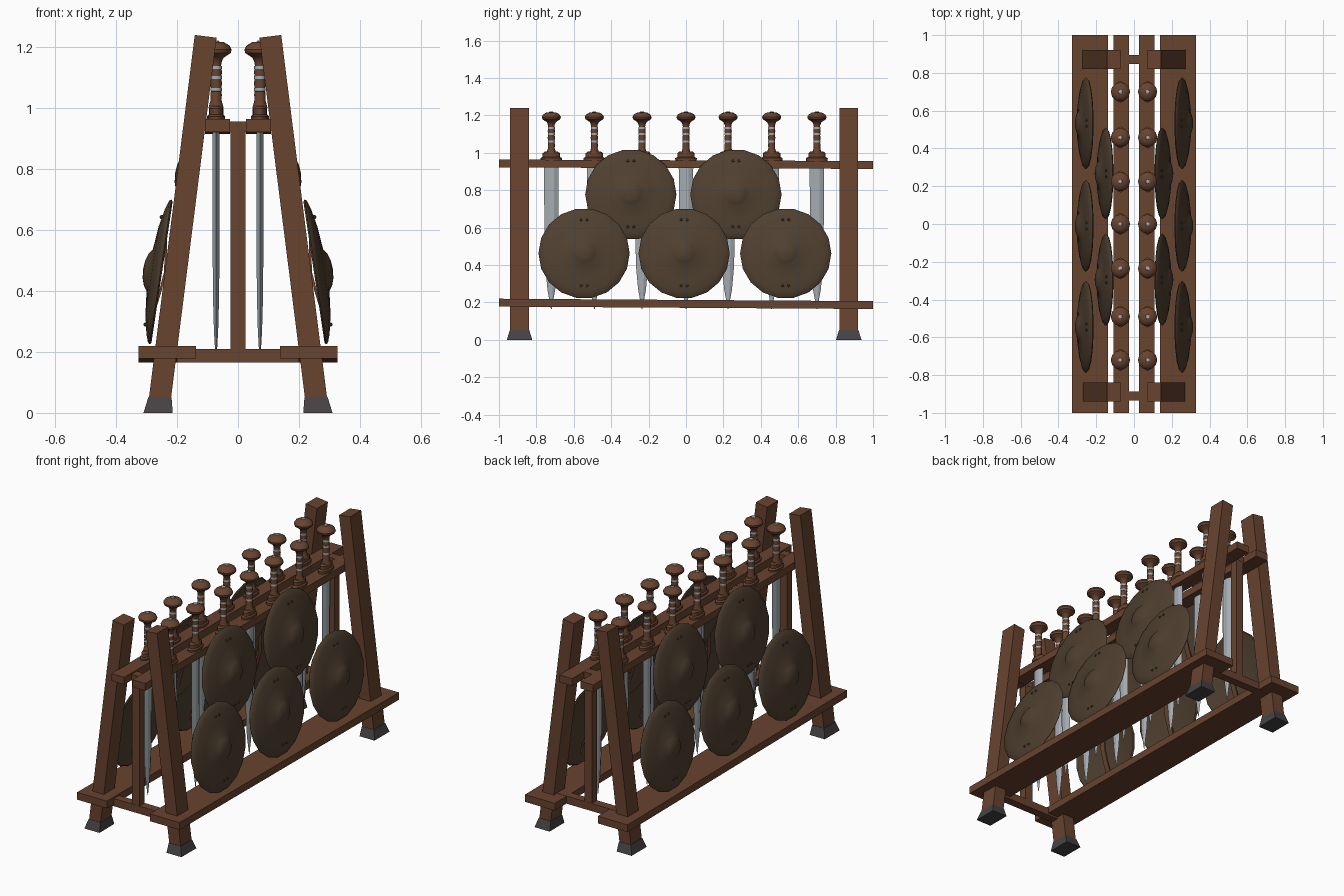
import bpy, bmesh, math
from mathutils import Vector, Matrix

cube = bpy.data.objects.get("Cube")
if cube:
    bpy.data.objects.remove(cube, do_unlink=True)


def material(name, rgb, metallic=0.0):
    m = bpy.data.materials.new(name)
    m.use_nodes = True
    m.diffuse_color = (*rgb, 1)
    bsdf = m.node_tree.nodes["Principled BSDF"]
    bsdf.inputs["Base Color"].default_value = (*rgb, 1)
    bsdf.inputs["Roughness"].default_value = 0.7
    return m


WOOD = material("brown wood", (0.138, 0.056, 0.028))
HIDE = material("dark shield leather", (0.078, 0.050, 0.029))
IRON = material("dark iron", (0.062, 0.055, 0.058))
STEEL = material("pale steel", (0.38, 0.42, 0.45))


def finish(bm, name, mat):
    bmesh.ops.remove_doubles(bm, verts=bm.verts, dist=0.0002)
    bmesh.ops.recalc_face_normals(bm, faces=bm.faces)
    me = bpy.data.meshes.new(name)
    bm.to_mesh(me)
    bm.free()
    me.materials.append(mat)
    return me


def place(name, me, matrix=Matrix(), smooth=False):
    ob = bpy.data.objects.new(name, me)
    bpy.context.collection.objects.link(ob)
    ob.matrix_world = matrix
    if smooth:
        bpy.ops.object.select_all(action="DESELECT")
        ob.select_set(True)
        bpy.context.view_layer.objects.active = ob
        bpy.ops.object.shade_smooth_by_angle(angle=math.radians(35))
    return ob


def loft(name, rings, mat):
    """Skin a list of equal rings of points and cap both ends."""
    bm = bmesh.new()
    vs = [[bm.verts.new(p) for p in ring] for ring in rings]
    n = len(vs[0])
    for a, b in zip(vs, vs[1:]):
        for i in range(n):
            j = (i + 1) % n
            bm.faces.new((a[i], a[j], b[j], b[i]))
    bm.faces.new(vs[0][::-1])
    bm.faces.new(vs[-1])
    return finish(bm, name, mat)


def rect(c, u, v):
    c, u, v = Vector(c), Vector(u), Vector(v)
    return [c - u - v, c + u - v, c + u + v, c - u + v]


def beam(name, a, b, u, v, mat=WOOD):
    return place(name, loft(name, [rect(a, u, v), rect(b, u, v)], mat))


def lathe(name, profiles, steps, mat):
    """Turn one or more (radius, height) profiles around z."""
    bm = bmesh.new()
    for prof in profiles:
        vs = [bm.verts.new((r, 0, z)) for r, z in prof]
        es = [bm.edges.new(p) for p in zip(vs, vs[1:])]
        bmesh.ops.spin(bm, geom=vs + es, cent=(0, 0, 0), axis=(0, 0, 1),
                       angle=math.tau, steps=steps, use_merge=True)
    return finish(bm, name, mat)


# Frame: splayed legs with flared iron feet
for end, y in (("front", -0.89), ("back", 0.87)):
    for side, s in (("left", 1), ("right", -1)):
        foot_top, top = Vector((s * 0.257, y, 0.04)), Vector((s * 0.106, y, 1.235))
        d = (top - foot_top).normalized()
        across = Vector((d.z, 0, -d.x)) * 0.036
        beam(f"{end}_{side}_leg", foot_top, top, across, (0, 0.05, 0))
        place(f"{end}_{side}_foot", loft("foot", [
            rect((s * 0.262, y, 0), (0.048, 0, 0), (0, 0.068, 0)),
            rect((s * 0.256, y, 0.052), (0.038, 0, 0), (0, 0.052, 0))], IRON))
    # Cross pieces and centre post at each end
    yc = y - 0.02 if y < 0 else y
    beam(f"{end}_lower_crossbar", (-0.2, yc, 0.187), (0.2, yc, 0.187), (0, 0.024, 0), (0, 0, 0.022))
    beam(f"{end}_upper_crossbar", (-0.1, yc, 0.938), (0.1, yc, 0.938), (0, 0.024, 0), (0, 0, 0.018))
    beam(f"{end}_centre_post", (0, yc, 0.18), (0, yc, 0.95), (0.024, 0, 0), (0, 0.023, 0))

# Long planks and sword rails
for side, s in (("left", 1), ("right", -1)):
    beam(f"{side}_lower_plank", (s * 0.232, -1, 0.199), (s * 0.232, 1, 0.186),
         (0.095, 0, 0), (0, 0, 0.021))
    beam(f"{side}_sword_rail", (s * 0.067, -1, 0.943), (s * 0.067, 1, 0.935),
         (0.041, 0, 0), (0, 0, 0.021))

# Sword parts: blade of flattened diamond section, turned hilt, steel fittings
blade = loft("blade", [
    [(0, w, z), (t, w * 0.35, z), (t, -w * 0.35, z), (0, -w, z), (-t, -w * 0.35, z), (-t, w * 0.35, z)]
    for w, t, z in ((0.039, 0.012, 0.97), (0.038, 0.012, 0.73), (0.035, 0.011, 0.5),
                    (0.031, 0.01, 0.38), (0.021, 0.007, 0.27), (0.002, 0.001, 0.165))], STEEL)
guard = lathe("guard", [[(0, 0.955), (0.057, 0.955), (0.058, 0.972), (0.046, 0.978),
                         (0.046, 0.998), (0.036, 1.006), (0, 1.006)]], 12, WOOD)
hilt = lathe("hilt", [[(0, 1.0), (0.025, 1.0), (0.018, 1.025), (0.019, 1.045), (0.016, 1.06),
                       (0.02, 1.08), (0.016, 1.1), (0.02, 1.117), (0.016, 1.133), (0.018, 1.15),
                       (0.025, 1.165), (0.03, 1.168), (0.048, 1.18), (0.051, 1.192),
                       (0.044, 1.205), (0.025, 1.216), (0, 1.218)]], 12, WOOD)
rings = [[(0.014, z - 0.006), (0.019, z - 0.005), (0.019, z + 0.005), (0.014, z + 0.006)]
         for z in (1.06, 1.1, 1.133)]
fittings = lathe("fittings", rings + [[(0.012, 1.21), (0.01, 1.22), (0, 1.222)]], 12, STEEL)

for s, side in ((1, "left"), (-1, "right")):
    for i, y in enumerate((-0.72, -0.49, -0.235, 0, 0.225, 0.458, 0.70)):
        at = Matrix.Translation((s * 0.072, y, 0))
        tag = f"{side}_sword_{i + 1}"
        place(tag + "_blade", blade, at)
        place(tag + "_guard", guard, at @ Matrix.Diagonal((0.52, 1, 1, 1)), True)
        place(tag + "_hilt", hilt, at, True)
        place(tag + "_fittings", fittings, at, True)

# Shield parts: domed shell with boss, rivets, and a grip strap inside
shell = lathe("shield", [[(0, 0.055), (0.03, 0.052), (0.055, 0.044), (0.07, 0.033), (0.15, 0.025),
                          (0.21, 0.013), (0.238, 0.004), (0.244, -0.003), (0.238, -0.008),
                          (0.2, 0.002), (0.1, 0.018), (0, 0.024)]], 18, HIDE)
bm = bmesh.new()
for x in (-0.016, 0.016):
    for y in (-0.178, 0.178):
        bmesh.ops.create_uvsphere(bm, u_segments=8, v_segments=4, radius=0.007,
                                  matrix=Matrix.Translation((x, y, 0.02)))
rivets = finish(bm, "rivets", HIDE)
grip = loft("grip", [rect((0, y, z), (0.016, 0, 0), (0, 0, 0.004)) for y, z in
                     ((-0.19, 0.004), (-0.14, 0.0), (-0.06, -0.012), (0, -0.018),
                      (0.06, -0.012), (0.14, 0.0), (0.19, 0.004))], WOOD)

tilt = math.atan(0.15)
spots = [(y, 0.257, 0.463) for y in (-0.545, -0.01, 0.533)] + [(y, 0.152, 0.778) for y in (-0.295, 0.267)]
for s, side in ((1, "left"), (-1, "right")):
    out = Vector((s * math.cos(tilt), 0, math.sin(tilt)))
    up = Vector((-s * math.sin(tilt), 0, math.cos(tilt)))
    turn = Matrix((up.cross(out), up, out)).transposed().to_4x4()
    for i, (y, x, z) in enumerate(spots):
        at = Matrix.Translation((s * x, y, z)) @ turn
        tag = f"{side}_shield_{i + 1}"
        place(tag, shell, at, True)
        place(tag + "_rivets", rivets, at, True)
        place(tag + "_grip", grip, at)
